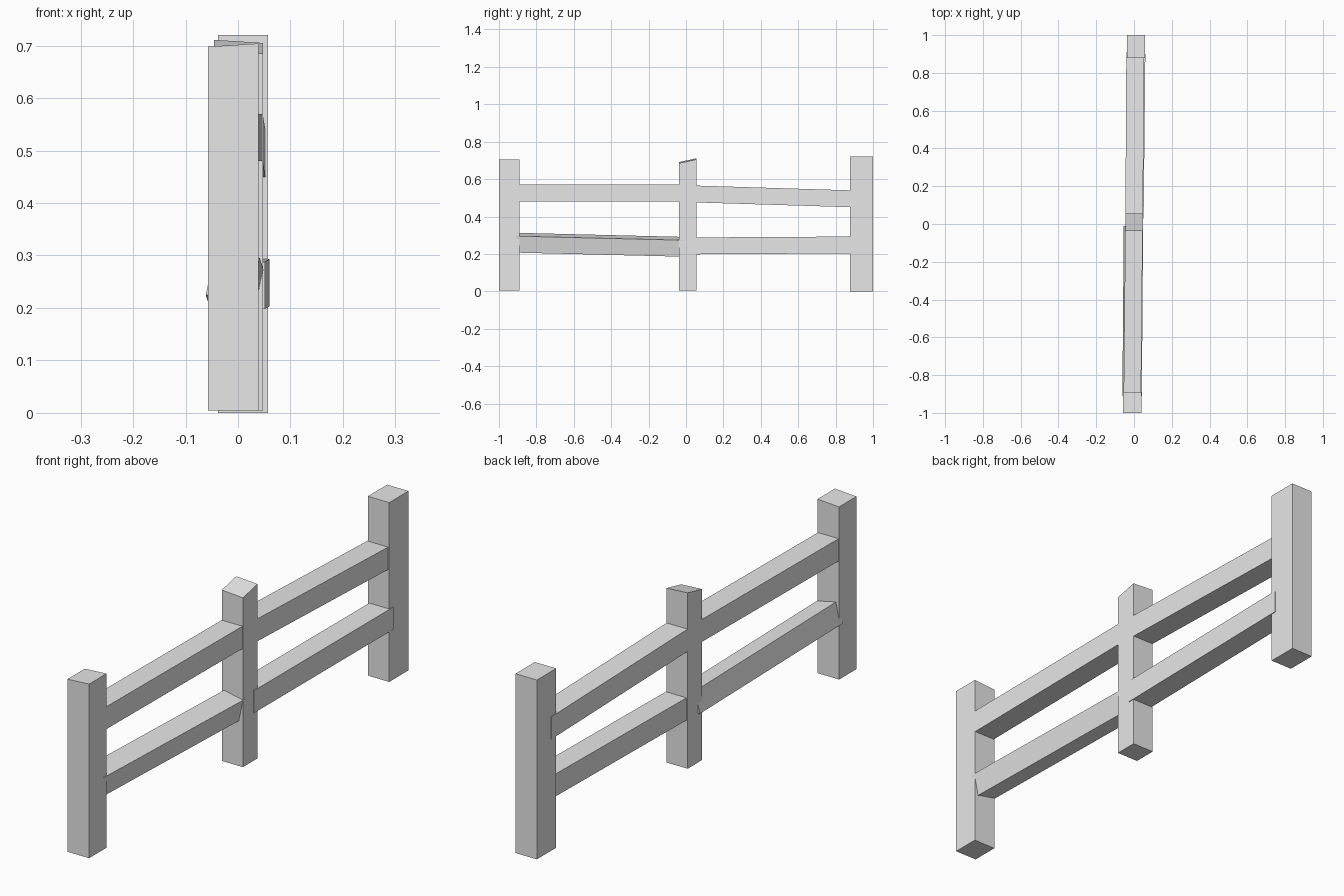
import bpy
import bmesh
import math
from mathutils import Vector, Matrix

if "Cube" in bpy.data.objects:
    bpy.data.objects.remove(bpy.data.objects["Cube"])

wood = bpy.data.materials.new("light_grey_wood")
wood.diffuse_color = (0.8, 0.8, 0.8, 1.0)
wood.use_nodes = True
wood.node_tree.nodes["Principled BSDF"].inputs["Base Color"].default_value = wood.diffuse_color


def finish(name, bm):
    bmesh.ops.recalc_face_normals(bm, faces=bm.faces[:])
    mesh = bpy.data.meshes.new(name)
    bm.to_mesh(mesh)
    bm.free()
    mesh.materials.append(wood)
    obj = bpy.data.objects.new(name, mesh)
    bpy.context.collection.objects.link(obj)
    return obj


def post(name, x, y, z, slope_x=0.0, slope_y=0.0):
    """Square post; the top is cut with a slope in x and y."""
    bm = bmesh.new()
    bmesh.ops.create_cube(bm, size=1.0)
    for v in bm.verts:
        ux, uy, uz = v.co
        v.co = (sum(x) / 2 + ux * (x[1] - x[0]),
                sum(y) / 2 + uy * (y[1] - y[0]),
                z[0] if uz < 0 else z[1] + slope_x * ux + slope_y * uy)
    return finish(name, bm)


def rail(name, start, end, width, height=0.09, roll=0.0):
    """Beam between two centre points with vertical ends, rolled about its length."""
    bm = bmesh.new()
    bmesh.ops.create_cube(bm, size=1.0)
    turn = Matrix.Rotation(roll, 3, 'Y')
    for v in bm.verts:
        centre = Vector(start if v.co.y < 0 else end)
        v.co = centre + turn @ Vector((v.co.x * width, 0, v.co.z * height))
    return finish(name, bm)


# Posts
post("front_post", (-0.057, 0.039), (-1.0, -0.89), (0.005, 0.701), slope_x=0.006)
post("middle_post", (-0.046, 0.048), (-0.037, 0.055), (0.005, 0.698),
     slope_x=-0.006, slope_y=0.02)
post("back_post", (-0.038, 0.057), (0.878, 1.0), (0.0, 0.72))

# Front pair of rails
rail("front_upper_rail", (-0.009, -0.91, 0.525), (0.0, -0.01, 0.525), 0.092)
rail("front_lower_rail", (-0.010, -0.91, 0.26), (-0.003, -0.01, 0.238), 0.086,
     roll=math.radians(12))

# Back pair of rails
rail("back_upper_rail", (0.001, 0.03, 0.521), (0.006, 0.91, 0.494), 0.093)
rail("back_lower_rail", (0.005, 0.03, 0.243), (0.014, 0.90, 0.248), 0.092)
